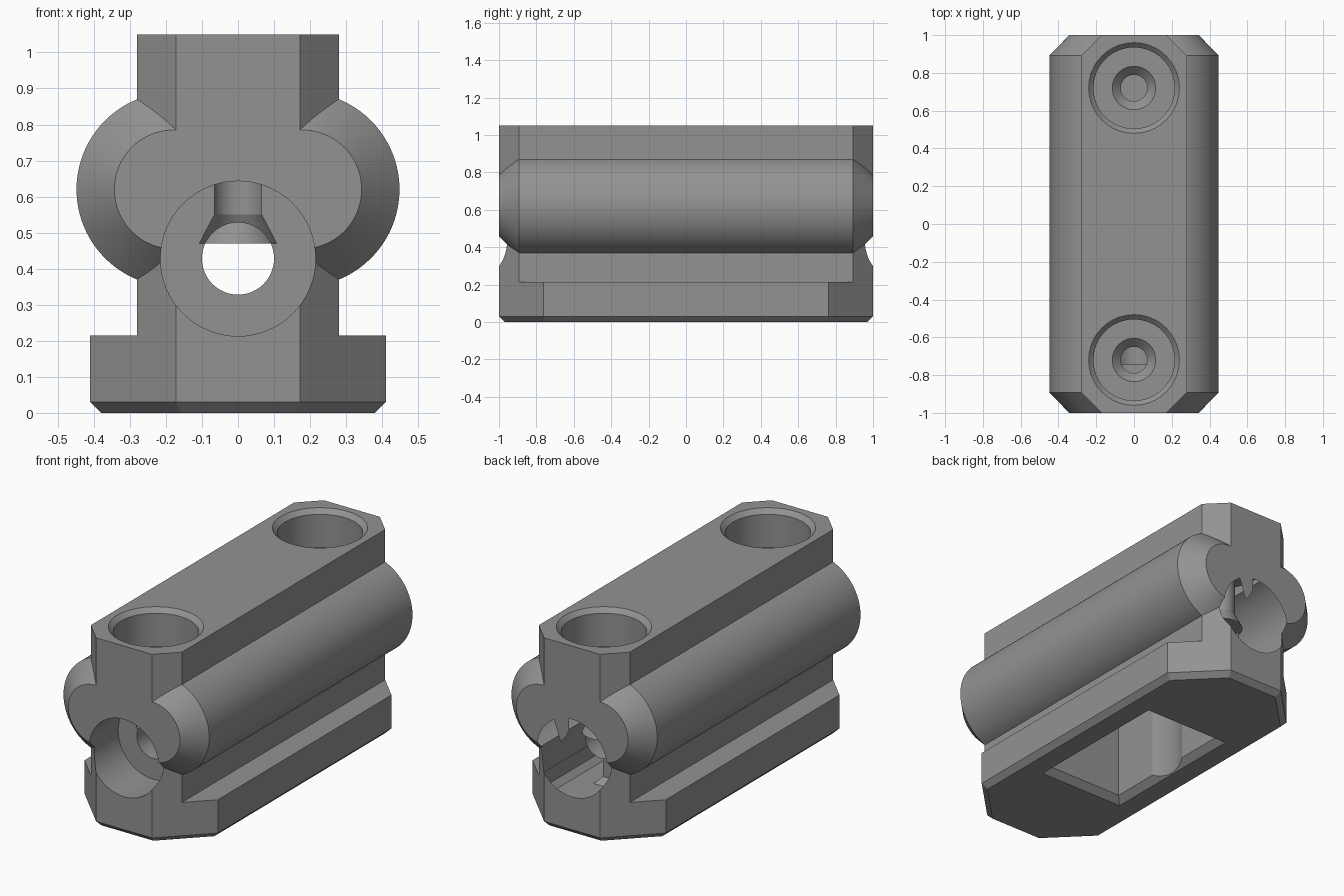
import bpy, bmesh, math
from mathutils import Matrix

if "Cube" in bpy.data.objects:
    bpy.data.objects.remove(bpy.data.objects["Cube"])

grey = bpy.data.materials.new("plain grey")
grey.diffuse_color = (0.29, 0.29, 0.29, 1)
grey.use_nodes = True
grey.node_tree.nodes["Principled BSDF"].inputs["Base Color"].default_value = grey.diffuse_color


def loft(name, rings):
    """Solid from a stack of rings with equal point counts."""
    bm = bmesh.new()
    loops = [[bm.verts.new(p) for p in ring] for ring in rings]
    n = len(loops[0])
    for a, b in zip(loops, loops[1:]):
        for i in range(n):
            j = (i + 1) % n
            bm.faces.new((a[i], a[j], b[j], b[i]))
    bm.faces.new(loops[0][::-1])
    bm.faces.new(loops[-1])
    bmesh.ops.recalc_face_normals(bm, faces=bm.faces)
    mesh = bpy.data.meshes.new(name)
    bm.to_mesh(mesh)
    bm.free()
    mesh.materials.append(grey)
    ob = bpy.data.objects.new(name, mesh)
    bpy.context.collection.objects.link(ob)
    return ob


def octagon(hx, hy, corner, z):
    """Plan outline whose 45 degree corners lie on |x| + |y| = corner."""
    q = [(hx, corner - hx), (corner - hy, hy)]
    pts = q + [(-x, y) for x, y in q[::-1]]
    pts += [(-x, -y) for x, y in pts]
    return [(x, y, z) for x, y in pts]


def rect(hx, hy, z):
    return [(hx, hy, z), (-hx, hy, z), (-hx, -hy, z), (hx, -hy, z)]


def turned(name, profile, loc, along_y=False, n=64):
    """Turned solid from (radius, height) pairs, along z or y."""
    rings = [[(r * math.cos(2 * math.pi * i / n), r * math.sin(2 * math.pi * i / n), h)
              for i in range(n)] for r, h in profile]
    ob = loft(name, rings)
    if along_y:
        ob.data.transform(Matrix.Rotation(-math.pi / 2, 4, 'X'))
    ob.data.transform(Matrix.Translation(loc))
    return ob


# Stepped base with bevelled underside, and the upright block
body = loft("clamp_body", [octagon(0.38, 0.97, 1.13, 0), octagon(0.41, 1, 1.172, 0.03),
                           octagon(0.41, 1, 1.172, 0.215)])
block = loft("upright_block", [octagon(0.28, 1, 1.172, 0.1), octagon(0.28, 1, 1.172, 1.05)])

# Round side rails with tapered ends
rails = [turned("side_rail", [(0.165, -1), (0.27, -0.892), (0.27, 0.892), (0.165, 1)],
                (s * 0.178, 0, 0.62), True, 96) for s in (-1, 1)]

# Lengthwise bore, end counterbores and screw holes
cutters = [turned("long_bore", [(0.1, -1.2), (0.1, 1.2)], (0, 0, 0.428), True)]
for s in (-1, 1):
    cutters.append(turned("end_counterbore", [(0.215, -0.2275), (0.215, 0.2275)],
                          (0, s * 0.9725, 0.428), True))
    cutters.append(turned("screw_hole",
                          [(0.11, 0.47), (0.07, 0.55), (0.07, 0.795), (0.115, 0.84), (0.215, 0.84),
                           (0.215, 1.025), (0.24, 1.05), (0.24, 1.15)], (0, s * 0.72, 0)))

# Bevelled pocket in the underside, with a round widening
cutters.append(loft("pocket", [rect(0.265, 0.435, -0.05), rect(0.265, 0.435, 0),
                               rect(0.23, 0.4, 0.035), rect(0.23, 0.4, 0.6)]))
cutters.append(turned("pocket_round", [(0.26, -0.05), (0.26, 0.6)], (0, 0, 0)))

# Join and cut
bpy.context.view_layer.objects.active = body
for parts, op in (([block] + rails, 'UNION'), (cutters, 'DIFFERENCE')):
    for part in parts:
        part.hide_render = True
        mod = body.modifiers.new(part.name, 'BOOLEAN')
        mod.operation, mod.solver, mod.object = op, 'EXACT', part
        bpy.ops.object.modifier_apply(modifier=mod.name)
        bpy.data.objects.remove(part)

bpy.ops.object.select_all(action='DESELECT')
body.select_set(True)
bpy.ops.object.shade_smooth_by_angle(angle=math.radians(25))
